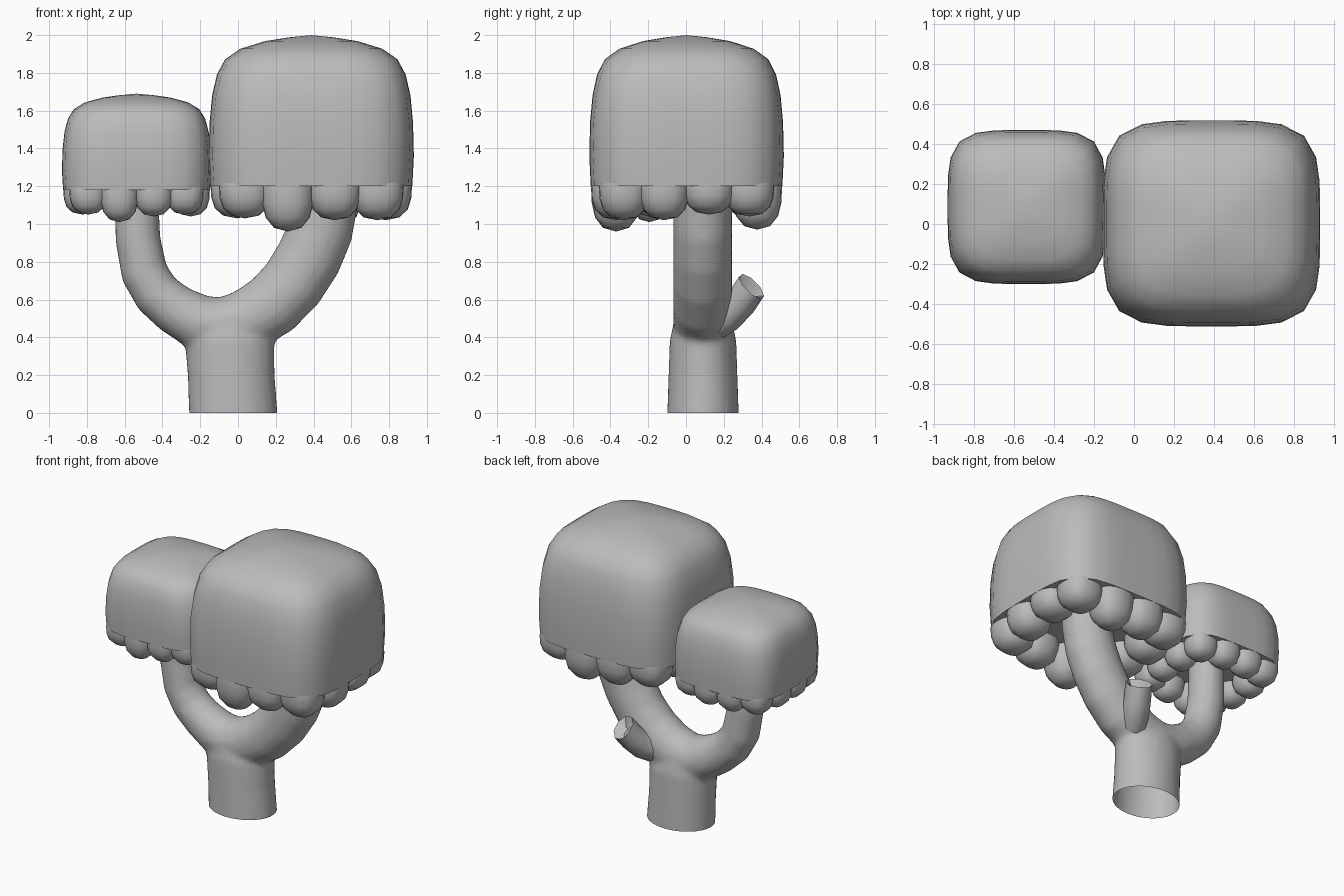
import bpy, bmesh, math
from mathutils import Vector

if "Cube" in bpy.data.objects:
    bpy.data.objects.remove(bpy.data.objects["Cube"])

grey = bpy.data.materials.new("plain grey")
grey.diffuse_color = (0.5, 0.5, 0.5, 1)
grey.use_nodes = True
grey.node_tree.nodes["Principled BSDF"].inputs["Base Color"].default_value = grey.diffuse_color


def smooth(obj, degrees=50):
    bpy.ops.object.select_all(action='DESELECT')
    obj.select_set(True)
    bpy.context.view_layer.objects.active = obj
    bpy.ops.object.shade_smooth_by_angle(angle=math.radians(degrees))


def loft(name, rings, cap_start=False, cap_end=False):
    """Skin a list of equal-length point rings; single-point rings become poles."""
    bm = bmesh.new()
    loops = [[bm.verts.new(p) for p in ring] for ring in rings]
    for a, b in zip(loops, loops[1:]):
        n = max(len(a), len(b))
        for i in range(n):
            j = (i + 1) % n
            if len(a) == 1:
                bm.faces.new((a[0], b[j], b[i]))
            elif len(b) == 1:
                bm.faces.new((a[i], a[j], b[0]))
            else:
                bm.faces.new((a[i], a[j], b[j], b[i]))
    if cap_start:
        bm.faces.new(loops[0][::-1])
    if cap_end:
        bm.faces.new(loops[-1])
    bmesh.ops.recalc_face_normals(bm, faces=bm.faces)
    mesh = bpy.data.meshes.new(name)
    bm.to_mesh(mesh)
    bm.free()
    mesh.materials.append(grey)
    obj = bpy.data.objects.new(name, mesh)
    bpy.context.collection.objects.link(obj)
    smooth(obj)
    return obj


def outline(cx, cy, z, rx, ry, power, n):
    """Rounded-square ring (power 2 is an ellipse)."""
    if rx == 0:
        return [Vector((cx, cy, z))]
    pts = []
    for i in range(n):
        a = 2 * math.pi * i / n
        c, s = math.cos(a), math.sin(a)
        k = (abs(c) ** power + abs(s) ** power) ** (-1 / power)
        pts.append(Vector((cx + rx * k * c, cy + ry * k * s, z)))
    return pts


def tube(name, path, n=16, max_depth=1, cap_start=False):
    """Sweep ovals along (x, y, z, radius) points."""
    pts = [Vector(p[:3]) for p in path]
    rings = []
    for i, p in enumerate(pts):
        t = (pts[min(i + 1, len(pts) - 1)] - pts[max(i - 1, 0)]).normalized()
        v = Vector((0, 1, 0))
        v = (v - t * v.dot(t)).normalized()
        u = v.cross(t)
        r = path[i][3]
        rings.append([p + u * r * math.cos(2 * math.pi * k / n)
                      + v * min(r, max_depth) * math.sin(2 * math.pi * k / n) for k in range(n)])
    return loft(name, rings, cap_start, True)


# Trunk, domed inside the fork
profile = [(-0.1, -0.025, 0.235, 0.19), (0, -0.025, 0.235, 0.19), (0.2, -0.036, 0.231, 0.183),
           (0.38, -0.045, 0.238, 0.177), (0.45, -0.055, 0.225, 0.162), (0.52, -0.075, 0.17, 0.135),
           (0.57, -0.09, 0.1, 0.08), (0.59, -0.09, 0, 0)]
trunk = loft("trunk", [outline(x, 0.09, z, rx, ry, 2, 24) for z, x, rx, ry in profile], True)

# Both branches as one continuous fork
Y = 0.088
fork = tube("forked_branches", [
    (-0.535, Y, 1.3, 0.117), (-0.535, Y, 1.1, 0.117), (-0.53, Y, 0.92, 0.12),
    (-0.495, Y, 0.74, 0.125), (-0.43, Y, 0.63, 0.128), (-0.335, Y, 0.55, 0.134),
    (-0.22, Y, 0.485, 0.147), (-0.1, Y, 0.455, 0.157), (0.04, Y, 0.485, 0.167),
    (0.18, Y, 0.57, 0.172), (0.29, Y, 0.685, 0.174), (0.375, Y, 0.82, 0.176),
    (0.435, Y, 0.96, 0.174), (0.47, Y, 1.12, 0.167), (0.49, Y, 1.35, 0.16)],
    n=20, max_depth=0.157, cap_start=True)

# Fuse trunk and fork, soften the joint, then open the trunk at the ground
smooth(trunk)
fork.select_set(True)
bpy.ops.object.join()
remesh = trunk.modifiers.new("fuse", 'REMESH')
remesh.mode = 'VOXEL'
remesh.voxel_size = 0.02
soften = trunk.modifiers.new("soften", 'SMOOTH')
soften.iterations = 5
for name in ("fuse", "soften"):
    bpy.ops.object.modifier_apply(modifier=name)
bm = bmesh.new()
bm.from_mesh(trunk.data)
bmesh.ops.bisect_plane(bm, geom=bm.verts[:] + bm.edges[:] + bm.faces[:], plane_co=(0, 0, 0),
                       plane_no=(0, 0, 1), clear_inner=True)
bm.to_mesh(trunk.data)
bm.free()
if not trunk.data.materials:
    trunk.data.materials.append(grey)
smooth(trunk, 80)
trunk.name = "forked_trunk"

# Broken stub at the back, with a hollowed end
tube("branch_stub", [(0.14, 0.16, 0.48, 0.09), (0.18, 0.23, 0.52, 0.09), (0.215, 0.29, 0.585, 0.088),
                     (0.25, 0.347, 0.67, 0.088), (0.235, 0.325, 0.62, 0.035)], n=8)

# Leafy crowns: (height fraction, width fraction, squareness)
PROFILE = [(0, 0.985, 4.3), (0.2, 1, 4.3), (0.42, 0.992, 4.3), (0.6, 0.967, 4.2), (0.74, 0.92, 4),
           (0.84, 0.84, 3.8), (0.91, 0.69, 3.6), (0.96, 0.45, 3.3), (0.985, 0.22, 2.8), (1, 0, 2)]
# Lobe: (drop fraction, width fraction)
LOBE = [(-0.2, 0.95), (0.05, 1), (0.4, 0.97), (0.7, 0.84), (0.92, 0.52), (1, 0)]


def crown(side, cx, cy, rx, ry, z0, z1, drops):
    loft(side + "_crown", [outline(cx, cy, z0 + (z1 - z0) * t, rx * s, ry * s, p, 32)
                           for t, s, p in PROFILE], cap_start=True)
    # Scalloped fringe: four lobes along each side, sharing the corners
    quarter = [(0.645, 0.645), (0.725, 0.23), (0.725, -0.23)]
    for i, drop in enumerate(drops):
        u, v = quarter[i % 3]
        for _ in range(i // 3):
            u, v = -v, u
        loft(f"{side}_fringe_{i + 1}",
             [outline(cx + u * rx, cy + v * ry, z0 + 0.01 - drop * d,
                      0.257 * rx * w, 0.257 * ry * w, 2.7, 16) for d, w in LOBE])


crown("right", 0.388, 0.003, 0.543, 0.515, 1.2, 2.0,
      [0.17, 0.16, 0.19, 0.18, 0.21, 0.24, 0.18, 0.18, 0.18, 0.19, 0.19, 0.25])
crown("left", -0.537, 0.085, 0.395, 0.385, 1.18, 1.69,
      [0.14, 0.15, 0.15, 0.14, 0.15, 0.15, 0.14, 0.14, 0.14, 0.14, 0.15, 0.18])
